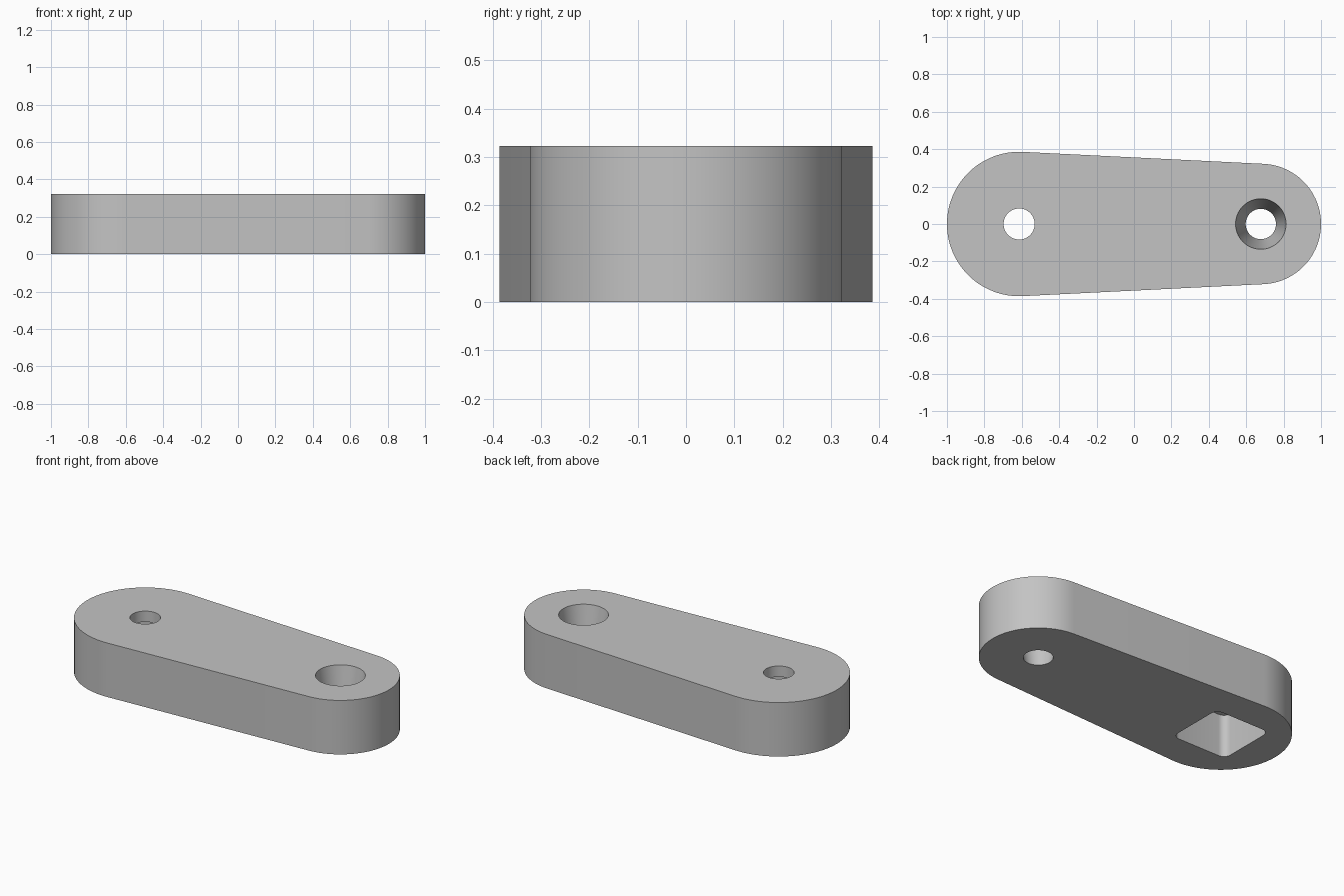
import bpy
import bmesh
import math

cube = bpy.data.objects.get("Cube")
if cube:
    bpy.data.objects.remove(cube, do_unlink=True)

HEIGHT = 0.323
WIDE_X, WIDE_R = -0.614, 0.386
NARROW_X, NARROW_R = 0.678, 0.322
POCKET_HALF, POCKET_CORNER, POCKET_TOP = 0.185, 0.045, 0.258
GAP = 0.02  # cutters overshoot the surfaces they pass through

grey = bpy.data.materials.new("light grey")
grey.use_nodes = True
grey.diffuse_color = (0.55, 0.55, 0.55, 1)
grey.node_tree.nodes["Principled BSDF"].inputs["Base Color"].default_value = grey.diffuse_color


def arc(x, y, radius, start, end, steps):
    angles = [start + (end - start) * i / steps for i in range(steps + 1)]
    return [(x + radius * math.cos(a), y + radius * math.sin(a)) for a in angles]


def prism(name, lower, upper, z0, z1):
    """Solid between two matching outlines."""
    bm = bmesh.new()
    low = [bm.verts.new((x, y, z0)) for x, y in lower]
    high = [bm.verts.new((x, y, z1)) for x, y in upper]
    bm.faces.new(low[::-1])
    bm.faces.new(high)
    for i in range(len(low)):
        j = (i + 1) % len(low)
        bm.faces.new((low[i], low[j], high[j], high[i]))
    mesh = bpy.data.meshes.new(name)
    bm.to_mesh(mesh)
    bm.free()
    mesh.materials.append(grey)
    obj = bpy.data.objects.new(name, mesh)
    bpy.context.collection.objects.link(obj)
    return obj


def round_cutter(name, x, r0, r1, z0, z1):
    circles = [arc(x, 0, r, 0, math.tau, 64)[:-1] for r in (r0, r1)]
    return prism(name, *circles, z0, z1)


# Lever arm: two round ends joined by tangent sides
tangent = math.acos((WIDE_R - NARROW_R) / (NARROW_X - WIDE_X))
outline = (arc(NARROW_X, 0, NARROW_R, -tangent, tangent, 48)
           + arc(WIDE_X, 0, WIDE_R, tangent, math.tau - tangent, 48))
arm = prism("lever_arm", outline, outline, 0, HEIGHT)

# Square pocket with rounded corners under the wide end
inset = POCKET_HALF - POCKET_CORNER
pocket = []
for k, (sx, sy) in enumerate([(1, 1), (-1, 1), (-1, -1), (1, -1)]):
    pocket += arc(WIDE_X + sx * inset, sy * inset, POCKET_CORNER,
                  k * math.pi / 2, (k + 1) * math.pi / 2, 8)

# Tapered hole, extended past both faces along its slope
slope = (0.135 - 0.081) / HEIGHT
cutters = [
    prism("pocket_cutter", pocket, pocket, -GAP, POCKET_TOP),
    round_cutter("screw_hole_cutter", WIDE_X, 0.083, 0.083, POCKET_TOP - GAP, HEIGHT + GAP),
    round_cutter("tapered_hole_cutter", NARROW_X, 0.081 - slope * GAP,
                 0.135 + slope * GAP, -GAP, HEIGHT + GAP),
]

bpy.ops.object.select_all(action="DESELECT")
arm.select_set(True)
bpy.context.view_layer.objects.active = arm
for cutter in cutters:
    cutter.hide_render = True
    cut = arm.modifiers.new(cutter.name, "BOOLEAN")
    cut.operation = "DIFFERENCE"
    cut.solver = "EXACT"
    cut.object = cutter
    bpy.ops.object.modifier_apply(modifier=cut.name)
    bpy.data.objects.remove(cutter, do_unlink=True)

bpy.ops.object.shade_smooth_by_angle(angle=math.radians(30))
